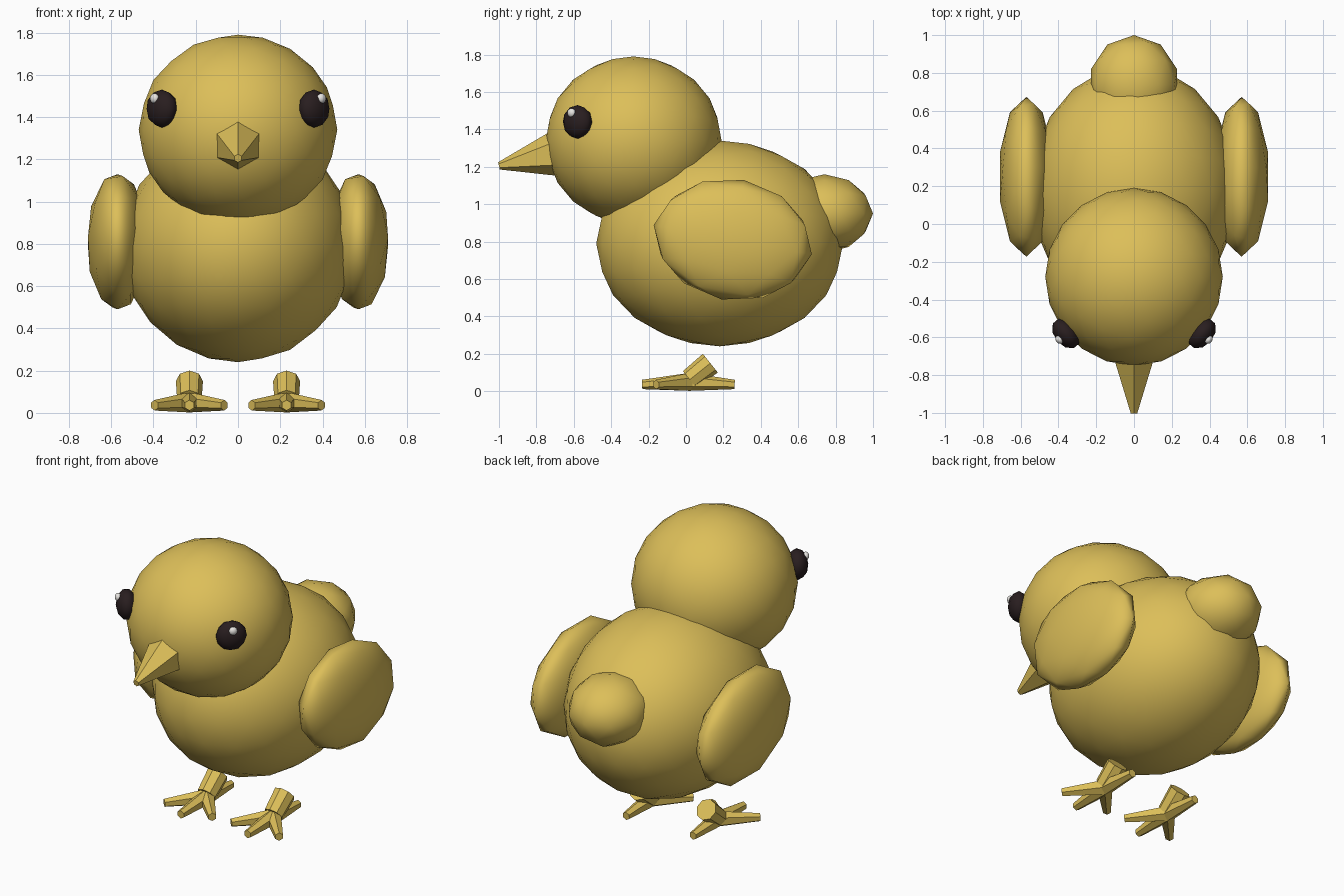
import bpy
import math
from mathutils import Vector

cube = bpy.data.objects.get("Cube")
if cube:
    bpy.data.objects.remove(cube, do_unlink=True)


def material(name, color):
    mat = bpy.data.materials.new(name)
    mat.use_nodes = True
    mat.diffuse_color = (*color, 1)
    for node in mat.node_tree.nodes:
        if node.type == 'BSDF_PRINCIPLED':
            node.inputs["Base Color"].default_value = (*color, 1)
            node.inputs["Roughness"].default_value = 0.7
    return mat


yellow = material("chick_yellow", (0.72, 0.52, 0.10))
dark = material("eye_dark", (0.022, 0.013, 0.014))
white = material("glint_white", (0.8, 0.78, 0.75))


def ball(name, center, radii, mat, detail=2, rotation=(0, 0, 0)):
    """Smooth stretched icosphere."""
    bpy.ops.mesh.primitive_ico_sphere_add(
        subdivisions=detail, radius=1, location=center,
        rotation=[math.radians(a) for a in rotation])
    obj = bpy.context.object
    obj.name = name
    obj.scale = radii
    obj.data.materials.append(mat)
    bpy.ops.object.shade_smooth()
    return obj


def taper(name, start, end, r_start, r_end, sides, mat):
    """Flat-sided tapered rod between two points."""
    start, end = Vector(start), Vector(end)
    axis = end - start
    bpy.ops.mesh.primitive_cone_add(
        vertices=sides, radius1=r_start, radius2=r_end, depth=axis.length,
        location=(start + end) / 2)
    obj = bpy.context.object
    obj.name = name
    obj.rotation_euler = axis.to_track_quat('Z', 'Y').to_euler()
    obj.data.materials.append(mat)
    return obj


# Body, head, tail and beak
ball("body", (0, 0.18, 0.79), (0.55, 0.66, 0.55), yellow, 3)
ball("head", (0, -0.28, 1.34), (0.47, 0.47, 0.45), yellow, 3)
ball("tail", (0, 0.74, 0.95), (0.24, 0.26, 0.21), yellow)
taper("beak", (0, -0.72, 1.265), (0, -1, 1.205), 0.115, 0.02, 6, yellow)

for side, s in (("left", 1), ("right", -1)):
    # Wing, drooping toward the back
    ball(side + "_wing", (s * 0.57, 0.25, 0.81), (0.147, 0.43, 0.325),
         yellow, 2, (-10.5, 0, 0))

    # Eye and its glint, turned outward
    ball(side + "_eye", (s * 0.36, -0.58, 1.44), (0.09, 0.062, 0.09),
         dark, 2, (0, 0, s * 50))
    ball(side + "_eye_glint", (s * 0.395, -0.612, 1.488),
         (0.025, 0.02, 0.025), white, 2, (0, 0, s * 50))

    # Short leg leaning back over the foot
    x = s * 0.23
    taper(side + "_leg", (x, 0.02, 0.062), (x, 0.13, 0.15),
          0.058, 0.064, 8, yellow)

    # Three front toes and one back toe
    toes = {"outer": (s * 0.165, -0.16), "middle": (0, -0.235),
            "inner": (s * -0.165, -0.16), "back": (0, 0.26)}
    for toe, (dx, y) in toes.items():
        taper(f"{side}_{toe}_toe", (x, 0.02, 0.05), (x + dx, y, 0.036),
              0.048, 0.025, 6, yellow)
